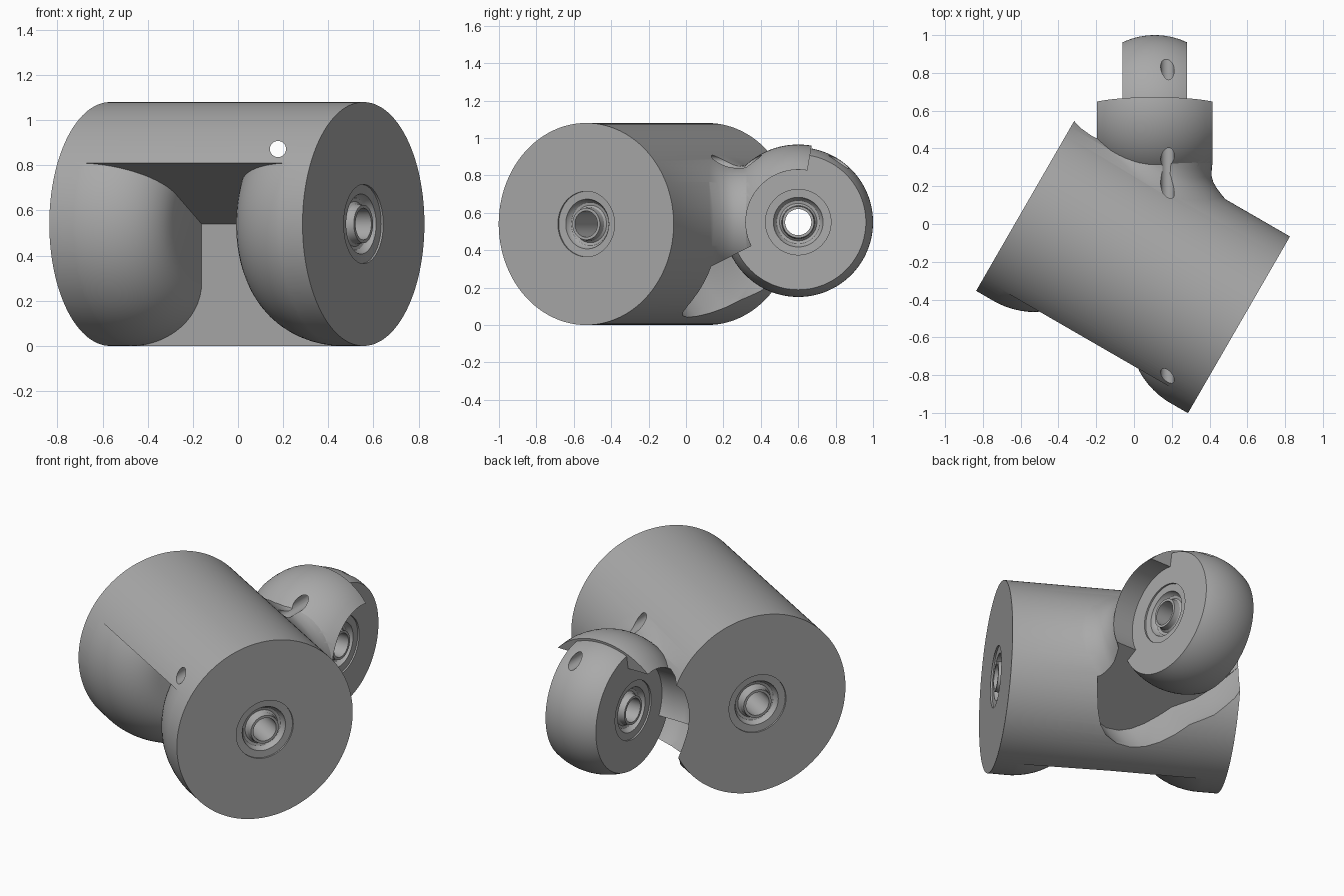
import bpy, bmesh, math
from mathutils import Matrix, Vector

if "Cube" in bpy.data.objects:
    bpy.data.objects.remove(bpy.data.objects["Cube"])

grey = bpy.data.materials.new("plain grey")
grey.use_nodes = True
COLOR = (0.4, 0.4, 0.4, 1)
grey.diffuse_color = COLOR
grey.node_tree.nodes["Principled BSDF"].inputs["Base Color"].default_value = COLOR


def frame(x, y, z, origin):
    """Matrix with the given local axes."""
    m = Matrix((x, y, z)).transposed().to_4x4()
    m.translation = origin
    return m


def lathe(name, profile, place, start=0, end=360, steps=128):
    """Turn a closed (radius, height) profile around the local z axis."""
    full = end - start == 360
    bm = bmesh.new()
    rings = []
    for i in range(steps if full else steps + 1):
        a = math.radians(start + (end - start) * i / steps)
        rings.append([bm.verts.new((r * math.cos(a), r * math.sin(a), h)) for r, h in profile])
    n = len(profile)
    for i in range(steps):
        p, q = rings[i], rings[(i + 1) % len(rings)]
        for j in range(n):
            k = (j + 1) % n
            if profile[j][0] == 0 and profile[k][0] == 0:
                continue
            bm.faces.new((p[j], p[k], q[k], q[j]))
    if not full:
        bm.faces.new(rings[0])
        bm.faces.new(rings[-1])
    bmesh.ops.remove_doubles(bm, verts=bm.verts, dist=1e-5)
    bmesh.ops.recalc_face_normals(bm, faces=bm.faces)
    mesh = bpy.data.meshes.new(name)
    bm.to_mesh(mesh)
    bm.free()
    mesh.transform(place)
    mesh.materials.append(grey)
    ob = bpy.data.objects.new(name, mesh)
    bpy.context.collection.objects.link(ob)
    return ob


def combine(target, other, operation):
    """Apply a boolean and remove the helper."""
    other.hide_render = True
    mod = target.modifiers.new(operation, "BOOLEAN")
    mod.operation, mod.object, mod.solver = operation, other, "EXACT"
    bpy.context.view_layer.objects.active = target
    bpy.ops.object.modifier_apply(modifier=mod.name)
    bpy.data.objects.remove(other)


def ball_slab(radius, half, n=16):
    """Profile of a sphere with both sides sliced flat."""
    hs = [-half + 2 * half * i / n for i in range(n + 1)]
    return [(0, -half)] + [(math.sqrt(radius**2 - h * h), h) for h in hs] + [(0, half)]


# Local frames: main barrel, hinge barrel, neck, cord hole
R, HALF = 0.54, 0.6475
axis = Vector((math.cos(math.pi / 6), -0.5, 0))
back = Vector((0.5, math.cos(math.pi / 6), 0))
up = Vector((0, 0, 1))
X, Y = Vector((1, 0, 0)), Vector((0, 1, 0))
barrel = frame(back, up, axis, (-0.005, -0.21, 0.54))
joint = Vector((0.11, 0.6, 0.55))
hinge = frame(Y, up, X, joint)

body = lathe("hinge_link", [(0, -HALF), (R, -HALF), (R, HALF), (0, HALF)], barrel, steps=160)

# Neck, flared and sheared to follow the barrel
neck = lathe("neck", [(0, 0.1), (0.4, 0.1), (0.4, 0.335), (0.36, 0.355), (0.33, 0.377),
                      (0.31, 0.4), (0.3, 0.43), (0.303, 0.48), (0.31, 0.52), (0, 0.52)],
             frame(X, -up, Y, (joint.x, 0, joint.z)))
for v in neck.data.vertices:
    v.co.y -= 0.577 * (v.co.x - joint.x) + 1.4 * (v.co.z - joint.z) ** 2
combine(body, neck, "UNION")

# Shoulder around the hinge, with the swing clearance removed
combine(body, lathe("shoulder", ball_slab(0.415, 0.306), hinge), "UNION")
side = [(0.0, 0.5), (0.3, 0.42), (0.42, 0.36), (0.52, 0.27), (0.6, 0.235),
        (0.68, 0.19), (0.74, 0.14), (0.78, 0.08)]
swing = [(r, -h) for r, h in side] + [(0.795, 0)] + [(r, h) for r, h in reversed(side)]
combine(body, lathe("swing_cutter", swing, hinge, 207, 440, 96), "DIFFERENCE")

# Pockets on both sides of the tongue
for s in (-1, 1):
    pocket = [(0, 0.17), (0.28, 0.17), (0.28, 0.33), (0.25, 0.39), (0.18, 0.45), (0, 0.5)]
    combine(body, lathe("pocket_cutter", [(r, s * h) for r, h in pocket], hinge), "DIFFERENCE")
combine(body, lathe("tongue", ball_slab(0.4, 0.171), hinge), "UNION")

# Front slot between two rounded lobes
lobe = [(0, 0.18)]
for i in range(15):
    a = math.pi / 2 * i / 14
    lobe.append((0.26 + 0.281 * math.sin(a), 0.55 - 0.37 * math.cos(a)))
lobe.append((0.62, 0.55))
slot = [(r, -h) for r, h in lobe] + [(r, h) for r, h in reversed(lobe)]
combine(body, lathe("slot_cutter", slot, barrel, 150, 270, 64), "DIFFERENCE")

# Pin seats: shallow step, round groove and bore
seat = [(0.175, -0.03), (0.175, 0.01), (0.133, 0.012), (0.127, 0.03), (0.115, 0.042),
        (0.1, 0.045), (0.09, 0.035), (0.085, 0.01), (0.085, -0.03)]
for place, half, depth in ((barrel, HALF, 0.3), (hinge, 0.171, 0.2)):
    for s in (-1, 1):
        ring = [(r, s * (half - d)) for r, d in seat]
        combine(body, lathe("seat_cutter", ring, place, steps=64), "DIFFERENCE")
        bore = [(0, s * (half + 0.02)), (0.07, s * (half + 0.02)),
                (0.07, s * (half - depth)), (0, s * (half - depth))]
        combine(body, lathe("bore_cutter", bore, place, steps=64), "DIFFERENCE")

# Cord hole running front to back
cord = [(0, -1.2), (0.036, -1.2), (0.036, 1.2), (0, 1.2)]
combine(body, lathe("cord_cutter", cord, frame(X, -up, Y, (0.177, 0, 0.872)), steps=32), "DIFFERENCE")

bpy.ops.object.select_all(action="DESELECT")
body.select_set(True)
bpy.context.view_layer.objects.active = body
bpy.ops.object.shade_smooth_by_angle(angle=math.radians(28))
